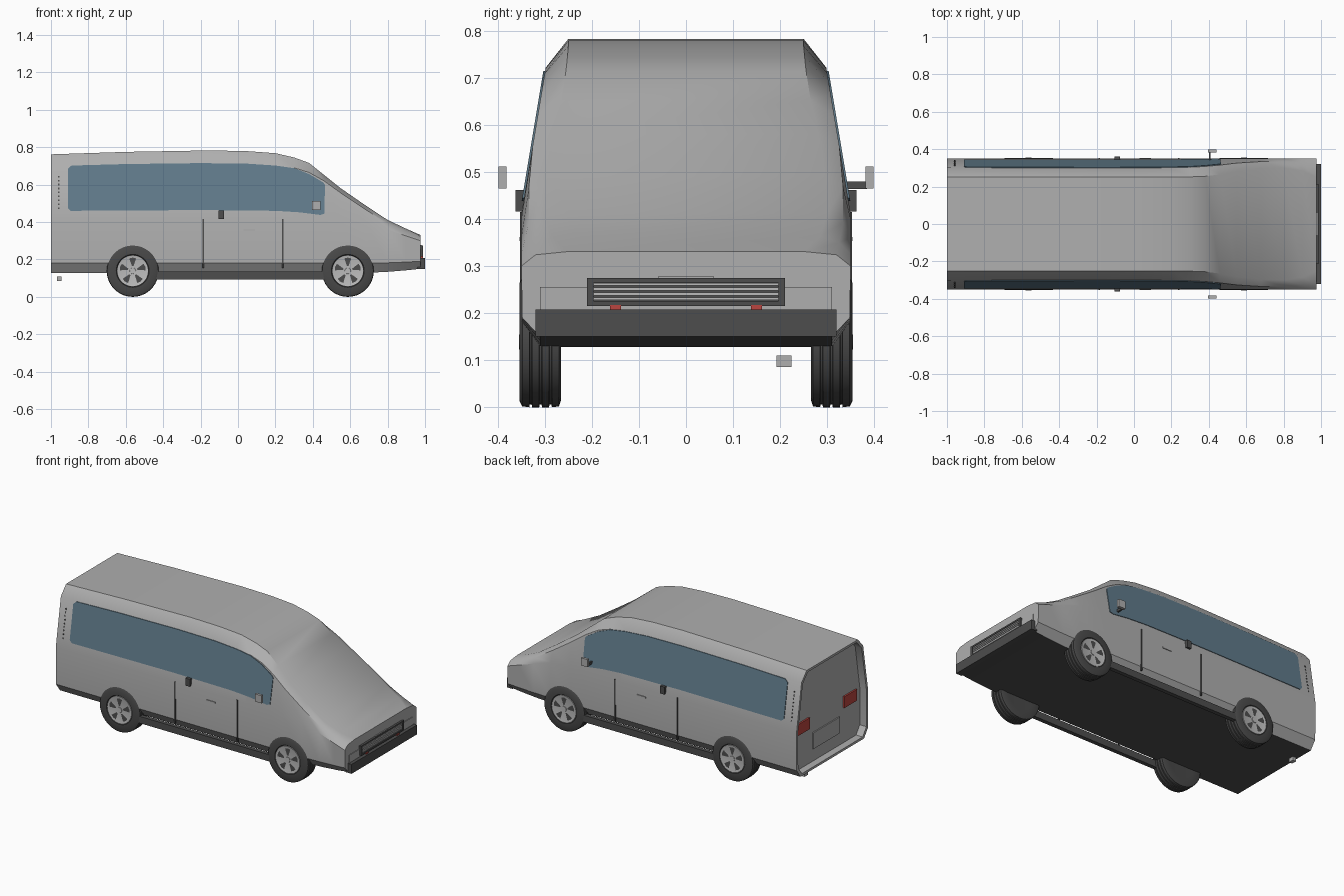
import bpy, bmesh, math
from mathutils import Vector

if "Cube" in bpy.data.objects:
    bpy.data.objects.remove(bpy.data.objects["Cube"])


def mat(name, r, g, b):
    m = bpy.data.materials.new(name)
    m.diffuse_color = (r, g, b, 1)
    m.use_nodes = True
    m.node_tree.nodes["Principled BSDF"].inputs["Base Color"].default_value = m.diffuse_color
    return m


GREY = mat("body grey", .43, .43, .43)
DARK = mat("dark plastic", .075, .075, .075)
TYRE = mat("tyre rubber", .065, .065, .065)
GLASS = mat("blue glass", .12, .20, .26)
RIM = mat("wheel grey", .5, .5, .5)
RED = mat("lamp red", .5, .06, .05)


def finish(name, bm, mats, angle=None):
    bmesh.ops.recalc_face_normals(bm, faces=bm.faces)
    me = bpy.data.meshes.new(name)
    bm.to_mesh(me)
    bm.free()
    for m in mats:
        me.materials.append(m)
    ob = bpy.data.objects.new(name, me)
    bpy.context.collection.objects.link(ob)
    if angle:
        bpy.ops.object.select_all(action='DESELECT')
        ob.select_set(True)
        bpy.context.view_layer.objects.active = ob
        bpy.ops.object.shade_smooth_by_angle(angle=math.radians(angle))
    return ob


def box(name, x, y, z, m):
    bm = bmesh.new()
    bmesh.ops.create_cube(bm, size=1)
    for v in bm.verts:
        v.co = Vector([(a + b) / 2 + c * (b - a)
                       for (a, b), c in zip((x, y, z), v.co)])
    return finish(name, bm, [m])


def side_y(z):
    """Half width of the body side at height z."""
    return .35 - max(0, z - .41) / 6


def plate(name, outline, s, m, t=.004):
    """Thin plate lying on the body side s, outline in (x, z)."""
    bm = bmesh.new()
    rings = [[bm.verts.new((x, s * (side_y(z) + o), z)) for x, z in outline]
             for o in (-.002, t)]
    for r in rings:
        bm.faces.new(r)
    n = len(outline)
    for i in range(n):
        j = (i + 1) % n
        bm.faces.new((rings[0][i], rings[0][j], rings[1][j], rings[1][i]))
    return finish(name, bm, [m])


# Body shell: x, roof z, shoulder z, roof half width, belt z, sill z, floor z
stations = [
    (-1.0, .762, .705, .25, .41, .18, .128), (-.6, .775, .715, .25, .41, .18, .128),
    (-.15, .783, .722, .25, .41, .18, .128), (.05, .779, .72, .25, .41, .18, .128),
    (.2, .768, .71, .25, .41, .18, .128), (.30, .745, .69, .252, .41, .18, .128),
    (.38, .716, .665, .255, .41, .18, .128), (.46, .652, .62, .265, .41, .18, .128),
    (.55, .58, .555, .282, .41, .18, .128), (.68, .49, .468, .297, .40, .18, .128),
    (.8, .411, .392, .30, .36, .182, .134), (.9, .364, .35, .285, .325, .186, .142),
    (.975, .331, .324, .25, .30, .19, .15)]


def section(st):
    x, zt, zs, yr, zb, zl, zf = st
    ys = side_y(zs)
    if x > .6:
        ys -= .03 * (x - .6) / .375
    half = [(.31, zf), (.348, zl), (.35, zb), (ys, zs), (yr, zt)]
    return [(x, y, z) for y, z in half] + [(x, -y, z) for y, z in reversed(half)]


bm = bmesh.new()
loops = [[bm.verts.new(p) for p in section(s)] for s in stations]
# recessed tail: rim lip, then inner wall, then rear panel
inner = [(y * .955, .45 + (z - .45) * .955) for _, y, z in section(stations[0])]
for x in (-1.0, -.955):
    loops.insert(0, [bm.verts.new((x, y, z)) for y, z in inner])
for a, b in zip(loops, loops[1:]):
    for i in range(10):
        j = (i + 1) % 10
        f = bm.faces.new((a[i], a[j], b[j], b[i]))
        if i == 9 and a[i].co.x != b[i].co.x and a is not loops[0]:
            f.material_index = 1
bm.faces.new(loops[0])
bm.faces.new(loops[-1])
finish("body_shell", bm, [GREY, DARK], 33)

# Fittings on each side
window = [(-.91, .475), (-.895, .46), (-.2, .464), (.2, .46), (.33, .452), (.44, .438),
          (.462, .445), (.465, .60), (.455, .612), (.38, .657), (.30, .688), (.2, .702),
          (.05, .712), (-.2, .715), (-.6, .71), (-.89, .702), (-.91, .685)]
for s, tag in ((-1, "right"), (1, "left")):
    def sy(a, b):
        return tuple(sorted((s * a, s * b)))
    plate("side_window_" + tag, window, s, GLASS)
    for x in (-.185, .24):
        box("door_gap_" + tag, (x - .004, x + .004), sy(.345, .353), (.155, .415), DARK)
    box("door_latch_" + tag, (-.105, -.076), sy(.335, .362), (.416, .462), DARK)
    box("door_handle_" + tag, (.03, .09), sy(.345, .354), (.353, .362), GREY)
    box("side_step_" + tag, (-.44, .46), sy(.325, .35), (.093, .135), DARK)
    for i in range(9):
        z = .47 + i * .021
        plate("rear_vent_" + tag, [(-.962, z), (-.955, z), (-.955, z + .009),
                                   (-.962, z + .009)], s, DARK, .002)
    box("mirror_" + tag, (.395, .44), sy(.382, .398), (.465, .512), GREY)
    box("tail_lamp_" + tag, (-.965, -.95), sy(.17, .29), (.36, .43), RED)
    box("front_lamp_" + tag, (.97, .99), sy(.138, .162), (.204, .217), RED)
box("mirror_arm", (.40, .41), (.335, .385), (.464, .48), DARK)

# Nose and tail details
box("front_bumper", (.96, 1.0), (-.32, .32), (.15, .208), DARK)
box("nose_panel", (.96, .979), (-.31, .31), (.195, .256), GREY)
box("grille_back", (.96, .981), (-.2, .2), (.22, .272), DARK)
for z in (.215, .265):
    box("grille_frame", (.97, .988), (-.21, .21), (z, z + .01), DARK)
for y in (-.21, .195):
    box("grille_frame_end", (.97, .988), (y, y + .015), (.215, .275), DARK)
for i in range(4):
    z = .2275 + i * .0103
    box("grille_slat", (.97, .985), (-.196, .196), (z, z + .0062), RIM)
box("nose_trim", (.97, .98), (-.06, .06), (.274, .278), GREY)
box("rear_plate", (-.962, -.95), (-.13, .13), (.22, .32), GREY)
box("exhaust_tip", (-.967, -.945), (.192, .224), (.086, .11), GREY)


def lathe(bm, profile, n, mi):
    """Spin (y, radius) points round the wheel axle."""
    rings = [[bm.verts.new((r * math.cos(2 * math.pi * k / n), y,
                            r * math.sin(2 * math.pi * k / n))) for k in range(n)]
             for y, r in profile]
    for a, b in zip(rings, rings[1:]):
        for k in range(n):
            j = (k + 1) % n
            bm.faces.new((a[k], a[j], b[j], b[k])).material_index = mi
    for r in (rings[0], rings[-1]):
        bm.faces.new(r).material_index = mi


def wheel(name, x, s):
    bm = bmesh.new()
    # tyre with three tread grooves
    prof = [(.268, .085), (.266, .125), (.27, .137)]
    for g in (.288, .309, .330):
        prof += [(g - .003, .139), (g - .002, .133), (g + .002, .133), (g + .003, .139)]
    prof += [(.348, .137), (.354, .125), (.354, .088), (.349, .084)]
    lathe(bm, prof, 36, 0)
    # rim disc and hub
    lathe(bm, [(.34, .083), (.354, .083), (.352, .076)], 36, 1)
    lathe(bm, [(.345, .018), (.355, .016)], 16, 1)
    # five dark openings between the spokes
    for k in range(5):
        a = math.pi / 2 + k * 2 * math.pi / 5
        pts = [(r * math.cos(a + d), .3535, r * math.sin(a + d))
               for r, d in ((.026, -.16), (.069, -.27), (.071, 0), (.069, .27), (.026, .16))]
        bm.faces.new([bm.verts.new(p) for p in pts]).material_index = 2
    for v in bm.verts:
        v.co = Vector((v.co.x + x, s * v.co.y, v.co.z + .139))
    for f in bm.faces:
        f.normal_update()
    ob = finish(name, bm, [TYRE, RIM, DARK], 30)
    # openings face outwards
    for p in ob.data.polygons:
        if p.material_index == 2 and p.normal.y * s < 0:
            p.flip()


for s, tag in ((-1, "right"), (1, "left")):
    wheel("rear_wheel_" + tag, -.563, s)
    wheel("front_wheel_" + tag, .587, s)
